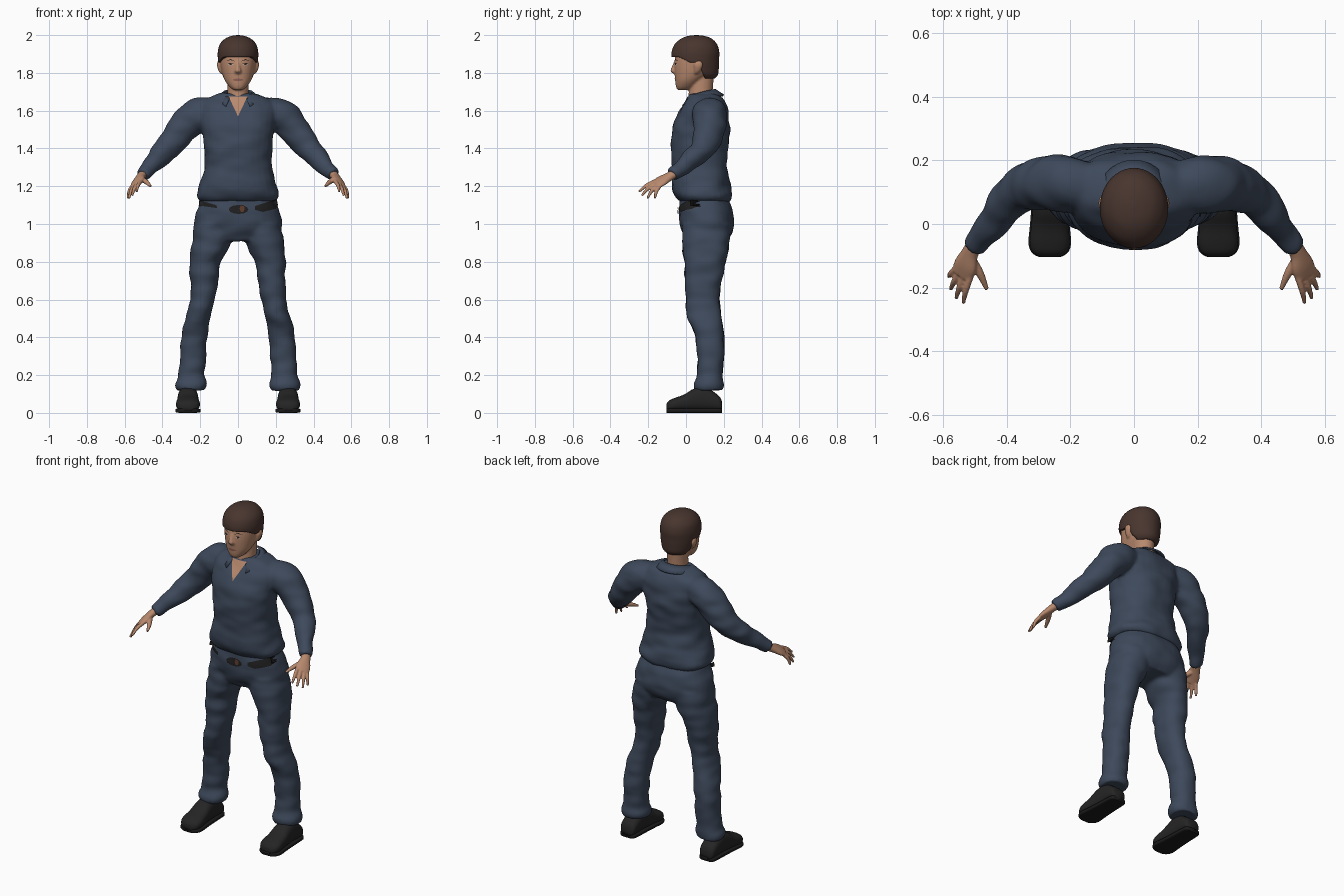
import bpy, bmesh
from math import sin, cos, pi, radians
from mathutils import Vector, noise
from mathutils.bvhtree import BVHTree

if "Cube" in bpy.data.objects:
    bpy.data.objects.remove(bpy.data.objects["Cube"])

X, Y, Z = Vector((1, 0, 0)), Vector((0, 1, 0)), Vector((0, 0, 1))


def material(name, r, g, b):
    m = bpy.data.materials.new(name)
    m.use_nodes = True
    m.diffuse_color = (r, g, b, 1)
    m.node_tree.nodes["Principled BSDF"].inputs["Base Color"].default_value = (r, g, b, 1)
    return m


navy = material("navy cloth", .047, .066, .104)
skin = material("skin", .48, .25, .155)
brown = material("brown hair", .066, .036, .028)
black = material("black leather", .018, .018, .019)
rubber = material("sole rubber", .011, .011, .011)
belt_black = material("belt black", .015, .014, .014)
bronze = material("buckle brown", .11, .042, .025)
lip = material("lip", .3, .12, .09)
white = material("eye white", .5, .42, .37)
dark = material("lash dark", .03, .018, .014)


def spline(rows, steps=5):
    """Smoothly fill in extra rows between the given ones."""
    out = []
    for i in range(len(rows) - 1):
        p = [rows[max(0, min(len(rows) - 1, i + k))] for k in (-1, 0, 1, 2)]
        for s in range(steps):
            t = s / steps
            out.append([b + t / 2 * (c - a + t * (2 * a - 5 * b + 4 * c - d + t * (3 * (b - c) + d - a)))
                        for a, b, c, d in zip(*p)])
    return out + [rows[-1]]


def loft(bm, rows, axes=None, hint=Y, power=2.0, side=1, n=32):
    """Skin rows of (x, y, z, half width, half depth) with rounded cross-sections."""
    rows = spline(rows)
    rings = []
    for i, (x, y, z, a, b) in enumerate(rows):
        if axes:
            u, v = axes
        else:
            t = Vector(rows[min(i + 1, len(rows) - 1)][:3]) - Vector(rows[max(i - 1, 0)][:3])
            v = t.cross(hint).normalized()
            u = v.cross(t).normalized()
        ring = []
        for k in range(n):
            c, s = cos(2 * pi * k / n), sin(2 * pi * k / n)
            f = (abs(c) ** power + abs(s) ** power) ** (-1 / power)
            p = Vector((x, y, z)) + u * (a * c * f) + v * (b * s * f)
            ring.append(bm.verts.new((p.x * side, p.y, p.z)))
        rings.append(ring)
    for r, q in zip(rings, rings[1:]):
        for k in range(n):
            bm.faces.new((r[k - 1], r[k], q[k], q[k - 1]))
    bm.faces.new(rings[0])
    bm.faces.new(rings[-1])


def finish(name, bm, mat, voxel=0, smooth=0, wrinkle=0, solid=0):
    bmesh.ops.recalc_face_normals(bm, faces=bm.faces)
    mesh = bpy.data.meshes.new(name)
    bm.to_mesh(mesh)
    bm.free()
    ob = bpy.data.objects.new(name, mesh)
    bpy.context.collection.objects.link(ob)
    if voxel:
        r = ob.modifiers.new("blend", 'REMESH')
        r.mode, r.voxel_size = 'VOXEL', voxel
    if smooth:
        s = ob.modifiers.new("soften", 'SMOOTH')
        s.factor, s.iterations = .5, smooth
    if solid:
        ob.modifiers.new("thickness", 'SOLIDIFY').thickness = solid
    if ob.modifiers:
        ob.data = bpy.data.meshes.new_from_object(ob.evaluated_get(bpy.context.evaluated_depsgraph_get()))
        ob.modifiers.clear()
    if wrinkle:
        moves = [v.normal * wrinkle * noise.noise(Vector((v.co.x * 9, v.co.y * 9, v.co.z * 17)))
                 for v in ob.data.vertices]
        for v, m in zip(ob.data.vertices, moves):
            v.co += m
    ob.data.materials.clear()
    ob.data.materials.append(mat)
    ob.data.polygons.foreach_set("use_smooth", [True] * len(ob.data.polygons))
    return ob


def plate(name, outline, target, mat, lift=.003):
    """Lay a flat front outline of (x, z) points onto a target's front surface."""
    tree = BVHTree.FromPolygons([v.co for v in target.data.vertices],
                                [p.vertices[:] for p in target.data.polygons])
    bm = bmesh.new()
    bm.faces.new([bm.verts.new((x, 0, z)) for x, z in outline])
    bmesh.ops.triangulate(bm, faces=bm.faces)
    bmesh.ops.subdivide_edges(bm, edges=bm.edges, cuts=7, use_grid_fill=True)
    for v in bm.verts:
        hit = tree.ray_cast(Vector((v.co.x, -1, v.co.z)), Y)[0]
        v.co.y = (hit.y if hit else .03) - lift
    return finish(name, bm, mat)


def oval(x, z, a, b, n=12):
    return [(x + a * cos(2 * pi * k / n), z + b * sin(2 * pi * k / n)) for k in range(n)]


def stack(rows):
    """Turn (z, half width, front y, back y) into loft rows."""
    return [(0, (f + b) / 2, z, w, (b - f) / 2) for z, w, f, b in rows]


# Shirt: torso and sleeves blended into one cloth surface
bm = bmesh.new()
loft(bm, stack([(1.12, .2, -.035, .235), (1.15, .22, -.058, .245), (1.2, .206, -.077, .235),
                (1.3, .18, -.074, .217), (1.4, .178, -.082, .222), (1.48, .187, -.074, .23),
                (1.56, .203, -.053, .228), (1.62, .2, -.022, .217), (1.665, .165, .01, .195),
                (1.69, .1, .02, .16)]), axes=(X, Y), power=2.4)
for side in (1, -1):
    loft(bm, [(.12, .12, 1.59, .07, .08), (.205, .125, 1.583, .09, .088), (.27, .13, 1.535, .085, .088),
              (.33, .115, 1.455, .077, .076), (.385, .08, 1.39, .063, .064),
              (.445, .005, 1.325, .05, .05), (.507, -.073, 1.258, .036, .036)], side=side)
shirt = finish("shirt", bm, navy, voxel=.01, smooth=5, wrinkle=.009)

# Trousers: hips and legs blended
bm = bmesh.new()
loft(bm, stack([(1.17, .18, -.02, .21), (1.1, .208, -.038, .235), (1.04, .226, -.036, .252),
                (.97, .234, -.025, .25), (.91, .18, .01, .22)]), axes=(X, Y), power=2.4)
for side in (1, -1):
    loft(bm, [(.12, .11, 1, .11, .13), (.147, .105, .88, .1, .122), (.172, .099, .8, .082, .11),
              (.179, .092, .7, .074, .098), (.188, .088, .6, .065, .09), (.213, .1, .5, .065, .09),
              (.232, .127, .4, .068, .075), (.238, .13, .3, .069, .07), (.247, .125, .2, .071, .067),
              (.248, .122, .15, .082, .075), (.251, .122, .12, .075, .073)],
         axes=(X, Y), power=2.2, side=side)
trousers = finish("trousers", bm, navy, voxel=.01, smooth=5, wrinkle=.008)

# Shoes and soles, lofted from heel to toe as (y, half width, top)
shoe = [(.19, .035, .06), (.172, .048, .09), (.1, .052, .135), (.04, .055, .125), (-.01, .059, .095),
        (-.06, .063, .077), (-.09, .053, .063), (-.104, .03, .045)]
for side, label in ((1, "left"), (-1, "right")):
    bm = bmesh.new()
    loft(bm, [(.265, y, h / 2 + .006, w, h / 2 - .004) for y, w, h in shoe], axes=(X, Z), power=2.6, side=side)
    finish(label + "_shoe", bm, black)
    bm = bmesh.new()
    loft(bm, [(.265, y, .012, w + .004, .012) for y, w, h in shoe], axes=(X, Z), power=5, side=side)
    finish(label + "_sole", bm, rubber)

# Hands: palm, four fingers and thumb
across = Vector((.8, .3, -.5)).normalized()
knuckle = Vector((.542, -.162, 1.207))
tips = [(.537, -.249, 1.17), (.56, -.235, 1.15), (.577, -.205, 1.135), (.583, -.165, 1.135)]
for side, label in ((1, "left"), (-1, "right")):
    bm = bmesh.new()
    loft(bm, [(.495, -.055, 1.272, .026, .024), (.515, -.09, 1.25, .028, .021),
              (.53, -.13, 1.228, .04, .018), (*knuckle, .038, .013)], hint=across, side=side)
    for k, tip in enumerate(tips):
        base = knuckle + across * (.02 * k - .03) + Vector((-.005, .012, .006))
        mid = (base + Vector(tip)) / 2 + Vector((.004, -.004, .006))
        loft(bm, [(*base, .011, .011), (*mid, .01, .01), (*tip, .006, .006)], hint=across, side=side, n=12)
    loft(bm, [(.514, -.105, 1.24, .014, .014), (.485, -.155, 1.222, .013, .013),
              (.463, -.205, 1.2, .007, .007)], hint=across, side=side, n=12)
    finish(label + "_hand", bm, skin, voxel=.0045, smooth=2)

# Head: skull, neck, nose and ears blended
bm = bmesh.new()
loft(bm, [(0, -.015, 1.71, .025, .03), (0, -.003, 1.727, .046, .05), (0, .014, 1.76, .07, .071),
          (0, .038, 1.8, .085, .099), (0, .045, 1.84, .092, .107), (0, .05, 1.88, .095, .108),
          (0, .05, 1.93, .088, .1), (0, .05, 1.97, .05, .06)], axes=(X, Y), power=2.2)
loft(bm, [(0, .08, 1.6, .062, .07), (0, .077, 1.68, .056, .064), (0, .085, 1.78, .056, .062)], axes=(X, Y))
loft(bm, [(0, -.053, 1.862, .009, .01), (0, -.064, 1.83, .011, .013), (0, -.068, 1.81, .018, .015),
          (0, -.056, 1.796, .013, .011)], axes=(X, Y), n=16)
for side in (1, -1):
    loft(bm, [(.086, .055, 1.795, .007, .01), (.094, .062, 1.815, .011, .018),
              (.1, .066, 1.843, .012, .024), (.099, .066, 1.865, .007, .014)], axes=(X, Y), side=side, n=16)
head = finish("head", bm, skin, voxel=.006, smooth=3)

# Hair: rounded cap trimmed along a sloping hairline
bm = bmesh.new()
loft(bm, [(0, .068, 1.765, .065, .08), (0, .062, 1.79, .088, .107), (0, .053, 1.83, .1, .121),
          (0, .05, 1.87, .106, .125), (0, .05, 1.91, .107, .126), (0, .052, 1.95, .097, .113),
          (0, .055, 1.98, .07, .083), (0, .055, 1.995, .036, .045), (0, .055, 2, .004, .005)],
     axes=(X, Y), n=48)
for v in bm.verts:
    back = max(0, min(1, (v.co.y - .065) / .035))
    v.co.z = max(v.co.z, 1.885 - .03 * max(0, min(1, (v.co.y + .04) / .06)) - .085 * back)
finish("hair", bm, brown)

# Face details
for side, label in ((1, "left"), (-1, "right")):
    plate(label + "_brow", [(side * x, z) for x, z in ((.016, 1.861), (.04, 1.868), (.065, 1.861), (.04, 1.874))],
          head, dark)
    plate(label + "_eye", oval(side * .039, 1.845, .015, .005), head, white, .002)
    plate(label + "_iris", oval(side * .039, 1.846, .006, .005), head, dark)
    plate(label + "_lash", [(side * x, z) for x, z in ((.02, 1.847), (.038, 1.849), (.058, 1.846), (.04, 1.854))],
          head, dark)
plate("mouth", oval(0, 1.763, .026, .007), head, lip, .002)

# Open neckline and folded collar
plate("open_neck", [(-.05, 1.675), (0, 1.57), (.05, 1.675)], shirt, skin)
bm = bmesh.new()
pairs = []
for k in range(33):
    t = k / 16 - 1
    a = radians(147) * t
    top = bm.verts.new((.08 * sin(a), .077 + .078 * cos(a), 1.715 - .045 * t * t))
    low = bm.verts.new((.118 * sin(a), .08 + .122 * cos(a), 1.685 - .06 * t * t))
    pairs.append((top, low))
for (a, b), (c, d) in zip(pairs, pairs[1:]):
    bm.faces.new((a, b, d, c))
finish("collar", bm, navy, solid=.01)

# Belt pieces and buckle
plate("left_belt", [(.09, 1.075), (.13, 1.064), (.2, 1.08), (.212, 1.1), (.205, 1.13), (.14, 1.112), (.09, 1.095)],
      trousers, belt_black, .006)
plate("right_belt", [(-.208, 1.098), (-.11, 1.084), (-.115, 1.1), (-.205, 1.125)], trousers, belt_black, .006)
plate("middle_belt", oval(.003, 1.077, .052, .024), trousers, belt_black, .006)
plate("buckle", oval(.022, 1.082, .014, .02, 6), trousers, bronze, .009)
